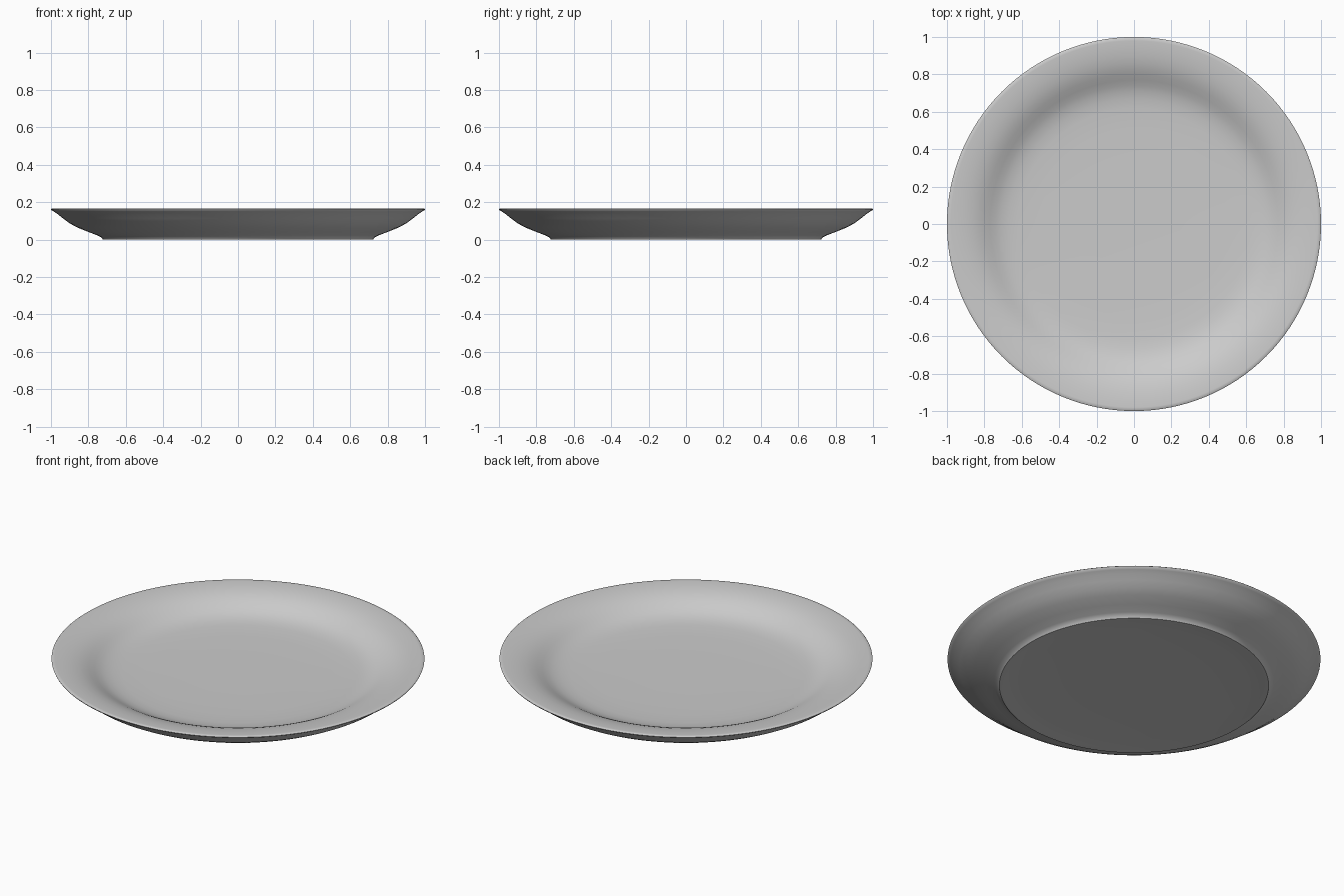
import bpy, bmesh, math

if "Cube" in bpy.data.objects:
    bpy.data.objects.remove(bpy.data.objects["Cube"])

# Half cross-section (radius, height): underside centre, foot, flared wall, lip, dished top
profile = [(0, 0.012), (0.35, 0.011), (0.60, 0.007), (0.69, 0.003), (0.71, 0.0), (0.722, 0.0),
           (0.73, 0.012), (0.75, 0.022), (0.80, 0.041), (0.86, 0.065), (0.90, 0.087),
           (0.935, 0.113), (0.965, 0.137), (0.985, 0.15), (0.998, 0.158),
           (1.0, 0.163), (0.995, 0.167), (0.98, 0.167), (0.94, 0.164), (0.90, 0.159), (0.86, 0.15),
           (0.83, 0.14), (0.80, 0.127), (0.77, 0.111), (0.74, 0.096), (0.71, 0.085),
           (0.67, 0.076), (0.62, 0.071), (0.50, 0.067), (0.25, 0.065), (0, 0.065)]

# Plate: spin the section around z
bm = bmesh.new()
verts = [bm.verts.new((r, 0, z)) for r, z in profile]
edges = [bm.edges.new(pair) for pair in zip(verts, verts[1:])]
bmesh.ops.spin(bm, geom=verts + edges, cent=(0, 0, 0), axis=(0, 0, 1),
               angle=math.tau, steps=128, use_merge=False, use_duplicate=False)
bmesh.ops.remove_doubles(bm, verts=bm.verts[:], dist=0.0001)
bmesh.ops.recalc_face_normals(bm, faces=bm.faces[:])
mesh = bpy.data.meshes.new("plate")
bm.to_mesh(mesh)
bm.free()
plate = bpy.data.objects.new("plate", mesh)
bpy.context.collection.objects.link(plate)
bpy.context.view_layer.objects.active = plate
plate.select_set(True)
bpy.ops.object.shade_smooth_by_angle(angle=math.radians(50))
